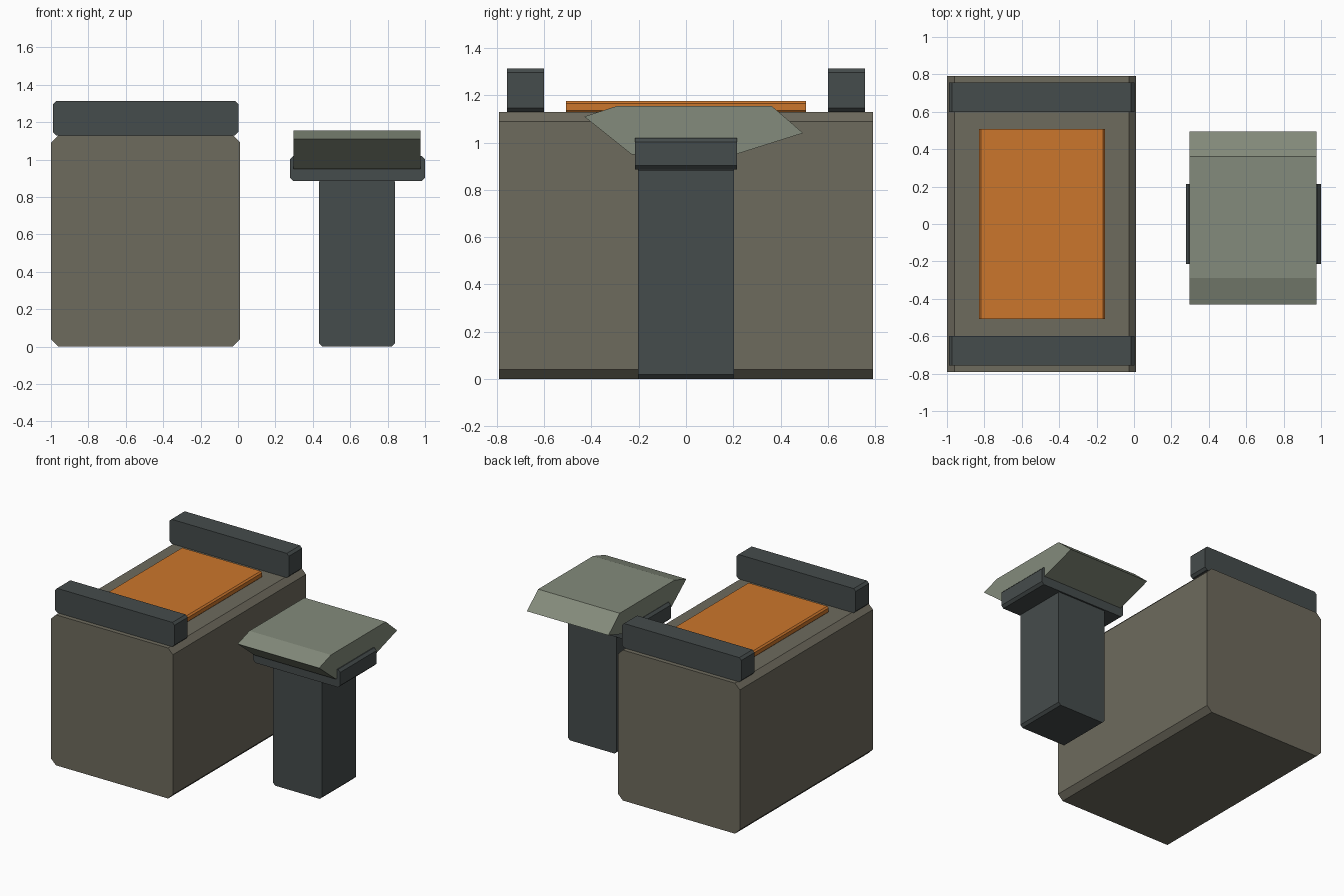
import bpy, bmesh

if "Cube" in bpy.data.objects:
    bpy.data.objects.remove(bpy.data.objects["Cube"])


def material(name, rgb):
    m = bpy.data.materials.new(name)
    m.diffuse_color = (*rgb, 1)
    m.use_nodes = True
    m.node_tree.nodes["Principled BSDF"].inputs["Base Color"].default_value = m.diffuse_color
    return m


STONE = material("warm_grey", (0.155, 0.145, 0.11, 1)[:3])
DARK = material("dark_slate", (0.06, 0.072, 0.072))
ORANGE = material("orange", (0.60, 0.18, 0.025))
SAGE = material("sage_grey", (0.23, 0.26, 0.20))


def prism(name, base, offset, mat):
    """Extrude a planar outline along an offset vector."""
    bm = bmesh.new()
    face = bm.faces.new([bm.verts.new(p) for p in base])
    ext = bmesh.ops.extrude_face_region(bm, geom=[face])
    bmesh.ops.translate(bm, vec=offset,
                        verts=[v for v in ext["geom"] if isinstance(v, bmesh.types.BMVert)])
    bmesh.ops.recalc_face_normals(bm, faces=bm.faces)
    mesh = bpy.data.meshes.new(name)
    bm.to_mesh(mesh)
    bm.free()
    mesh.materials.append(mat)
    obj = bpy.data.objects.new(name, mesh)
    bpy.context.collection.objects.link(obj)
    return obj


def chamfered_block(name, x, y, z, c, mat):
    """Block whose four edges along y are chamfered by c."""
    (x0, x1), (y0, y1), (z0, z1) = x, y, z
    outline = [(x0 + c, z0), (x1 - c, z0), (x1, z0 + c), (x1, z1 - c),
               (x1 - c, z1), (x0 + c, z1), (x0, z1 - c), (x0, z0 + c)]
    return prism(name, [(px, y0, pz) for px, pz in outline], (0, y1 - y0, 0), mat)


# Large cabinet with inset top panel
chamfered_block("cabinet", (-1.0, 0.012), (-0.79, 0.79), (0, 1.13), 0.04, STONE)
chamfered_block("top_panel", (-0.83, -0.155), (-0.507, 0.507), (1.125, 1.176), 0.011, ORANGE)

# Rails across both ends of the cabinet top
for label, y in (("front", (-0.757, -0.6)), ("back", (0.6, 0.757))):
    chamfered_block(label + "_rail", (-0.99, 0.002), y, (1.13, 1.313), 0.017, DARK)

# Pedestal and its bracket
chamfered_block("pedestal", (0.434, 0.84), (-0.203, 0.203), (0, 0.9), 0.018, DARK)
chamfered_block("bracket", (0.277, 1.0), (-0.215, 0.215), (0.885, 1.02), 0.018, DARK)

# Faceted console head
head = [(-0.43, 1.11), (-0.29, 1.155), (0.362, 1.155),
        (0.495, 1.04), (0.21, 0.95), (-0.23, 0.95)]
prism("console_head", [(0.298, y, z) for y, z in head], (0.677, 0, 0), SAGE)
